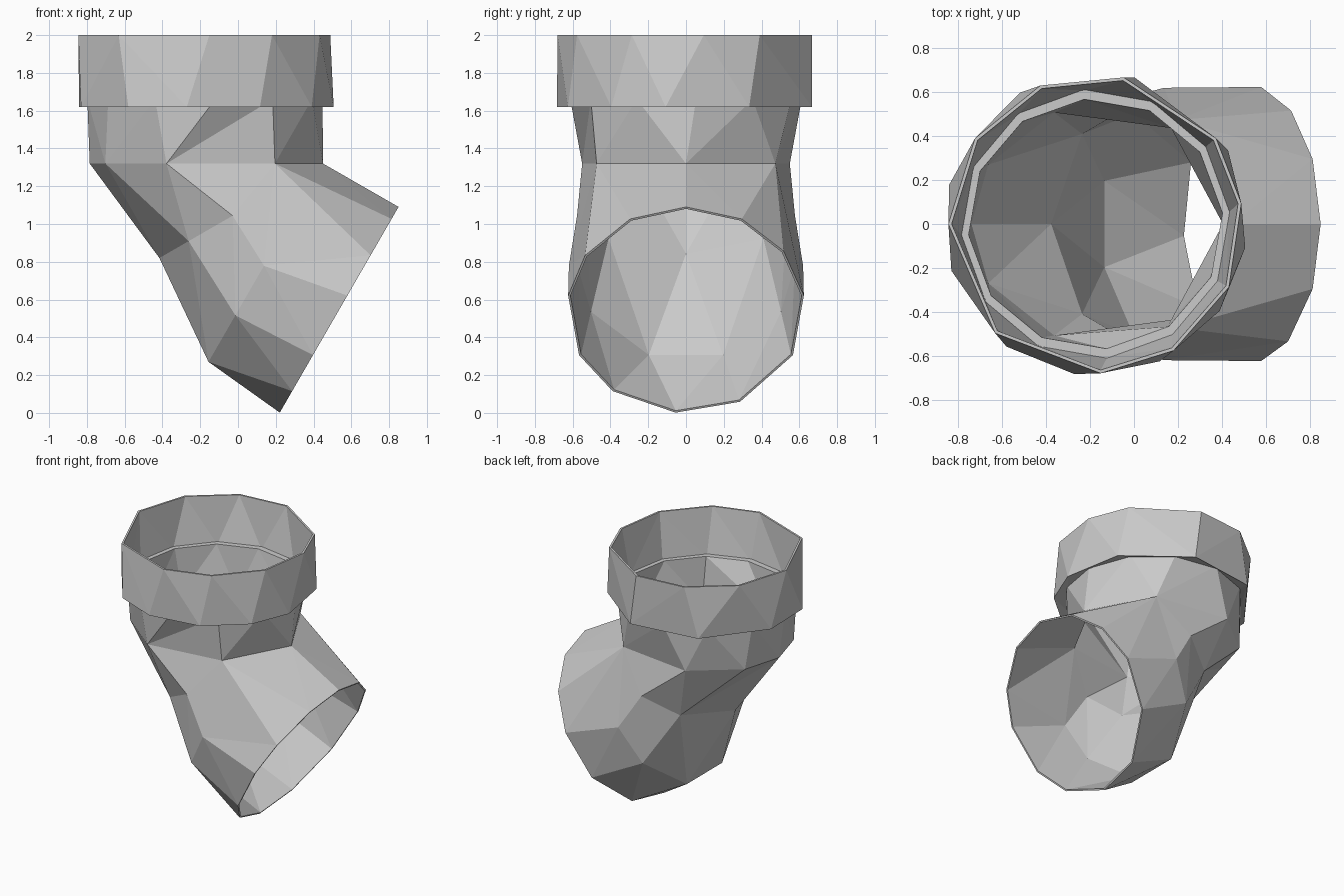
import bpy, bmesh
from math import radians, sin, cos
from mathutils import Vector

if "Cube" in bpy.data.objects:
    bpy.data.objects.remove(bpy.data.objects["Cube"])


def ring(cx, cz, tilt, ru, ry, angles):
    """Faceted ring; angle 0 is the inside of the bend, 90 is +y."""
    t = radians(tilt)
    u = Vector((cos(t), 0, sin(t)))
    return [(a, Vector((cx, 0, cz)) + u * ru * cos(radians(a))
             + Vector((0, ry * sin(radians(a)), 0))) for a in sorted(angles)]


def bend_ring(tilt, reach, ry, angles, inset=0.0):
    """Ring hinged on the inside corner of the elbow."""
    t, r = radians(tilt), reach / 2
    return ring(0.45 - cos(t) * r, 1.32 - sin(t) * r, tilt,
                r - inset, ry - inset, angles)


def skin(name, rings):
    """Zip consecutive rings (closed around the last to the first) with triangles."""
    bm = bmesh.new()
    loops = [[(a, bm.verts.new(p)) for a, p in r] for r in rings]
    for A, B in zip(loops, loops[1:] + loops[:1]):
        n, m, i, j = len(A), len(B), 0, 0
        while i < n or j < m:
            na = A[(i + 1) % n][0] + 360 * ((i + 1) // n)
            nb = B[(j + 1) % m][0] + 360 * ((j + 1) // m)
            a, b = A[i % n][1], B[j % m][1]
            if j >= m or (i < n and na <= nb):
                bm.faces.new((a, A[(i + 1) % n][1], b))
                i += 1
            else:
                bm.faces.new((a, B[(j + 1) % m][1], b))
                j += 1
    bmesh.ops.remove_doubles(bm, verts=bm.verts, dist=0.002)
    bmesh.ops.recalc_face_normals(bm, faces=bm.faces)
    me = bpy.data.meshes.new(name)
    bm.to_mesh(me)
    bm.free()
    ob = bpy.data.objects.new(name, me)
    bpy.context.collection.objects.link(ob)
    return ob


# Uneven facet directions of each section
TOP = [8, 35, 79, 112, 145, 180, 227, 272, 302, 335]
LOW = [29, 75, 120, 165, 198, 234, 262, 295, 325, 351]
NECK = [5, 35, 65, 95, 125, 155, 185, 215, 245, 275, 305, 335]
CREASE = [0, 54, 306]
SEAM = CREASE + [110, 150, 180, 210, 250]
MID = [96, 130, 180, 230, 264]
HEEL = [90, 119, 160, 200, 241, 270]
END = [0, 28, 55, 82, 116, 153, 185, 218, 244, 278, 302, 332]


def elbow(inset):
    """Bend sections; all of them share the crease on the inside corner."""
    crease = bend_ring(0, 1.235, 0.585, CREASE, inset)

    def share(r):
        return sorted(r + crease, key=lambda p: p[0])
    return [
        bend_ring(0, 1.235, 0.585, SEAM, inset),
        share(bend_ring(30, 1.0, 0.58, MID, inset)),
        share(bend_ring(60, 1.25, 0.62, HEEL, inset)),
    ]


# Socket collar around the upper mouth
skin("collar", [
    ring(-0.175, 1.62, 0, 0.69, 0.69, LOW),
    ring(-0.175, 2.0, 0, 0.67, 0.68, TOP),
    ring(-0.175, 2.0, 0, 0.655, 0.665, TOP),
    ring(-0.175, 1.64, 0, 0.61, 0.61, NECK),
])

# Hollow elbow pipe: down the outside, around the thin lower rim, back up the inside
W = 0.045
outer = [ring(-0.175, 1.66, 0, 0.625, 0.615, NECK)] + elbow(0)
outer.append(ring(0.535, 0.545, 60, 0.63, 0.63, END))
inner = [ring(0.535, 0.545, 60, 0.618, 0.618, END)] + elbow(W)[::-1]
inner.append(ring(-0.175, 1.66, 0, 0.625 - W, 0.615 - W, NECK))
skin("elbow_pipe", outer + inner)
